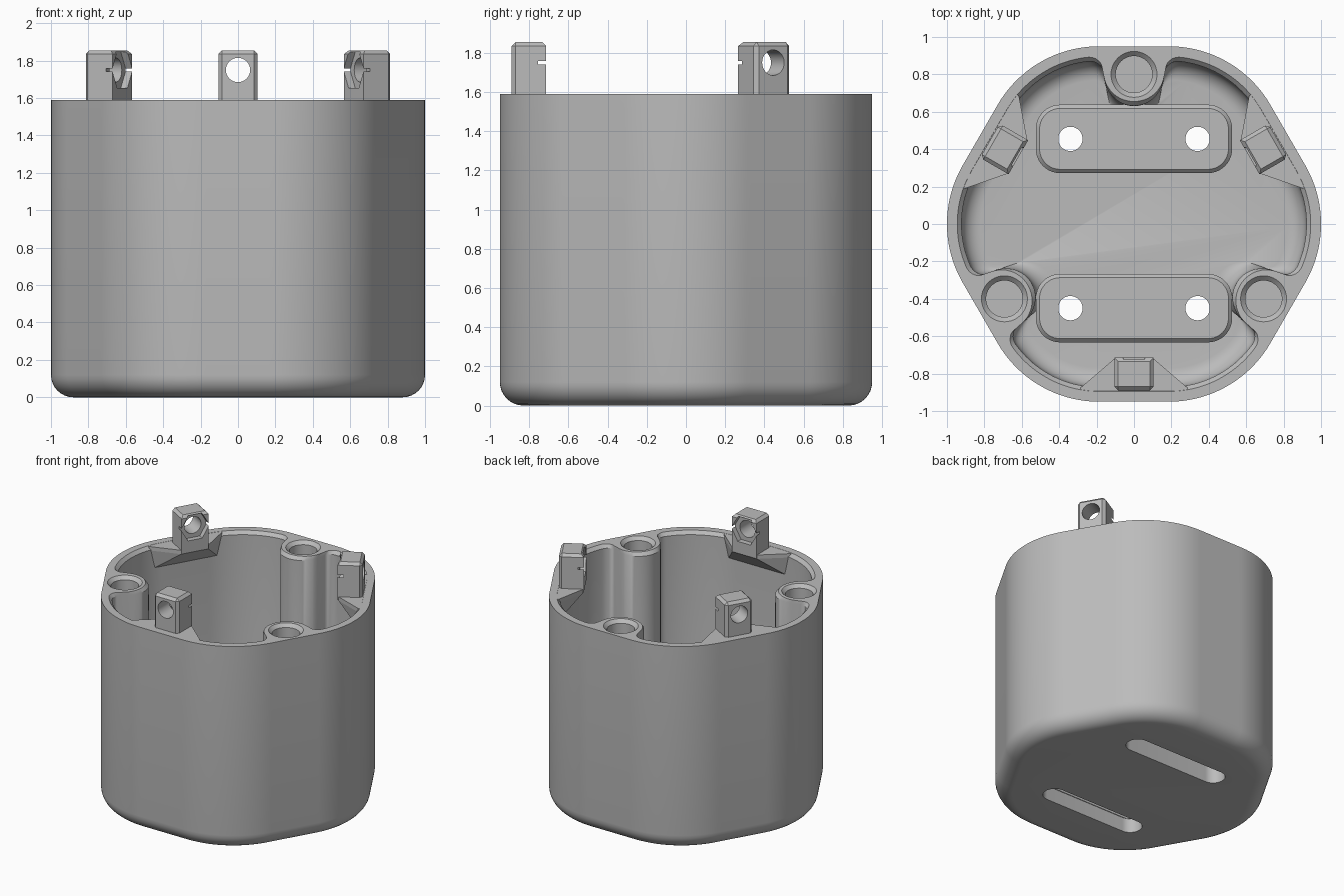
import bpy, bmesh
from math import sin, cos, tan, pi, radians, degrees, sqrt
from mathutils import Matrix, Vector

cube = bpy.data.objects.get("Cube")
if cube:
    bpy.data.objects.remove(cube, do_unlink=True)

grey = bpy.data.materials.new("light grey plastic")
grey.use_nodes = True
grey.diffuse_color = (0.5, 0.5, 0.5, 1)
grey.node_tree.nodes["Principled BSDF"].inputs["Base Color"].default_value = (0.5, 0.5, 0.5, 1)

RIM, FLOOR, FLAT, ROUND = 1.59, 0.15, 0.95, 0.627
POST_AT, POST_R = 0.8, 0.16


def finish(name, bm):
    bmesh.ops.recalc_face_normals(bm, faces=bm.faces)
    mesh = bpy.data.meshes.new(name)
    bm.to_mesh(mesh)
    bm.free()
    mesh.materials.append(grey)
    ob = bpy.data.objects.new(name, mesh)
    bpy.context.collection.objects.link(ob)
    return ob


def loft(name, rings):
    """Closed solid through a series of equal rings."""
    bm = bmesh.new()
    loops = [[bm.verts.new(p) for p in ring] for ring in rings]
    for a, b in zip(loops, loops[1:]):
        for i in range(len(a)):
            bm.faces.new((a[i - 1], a[i], b[i], b[i - 1]))
    bm.faces.new(loops[0][::-1])
    bm.faces.new(loops[-1])
    return finish(name, bm)


def round_ring(x, y, r, z, n=40):
    return [(x + r * cos(2 * pi * i / n), y + r * sin(2 * pi * i / n), z) for i in range(n)]


def stadium(cx, cy, hx, hy, r, z, n=10):
    """Rounded rectangle of half sizes hx, hy."""
    pts = []
    for q, (sx, sy) in enumerate(((1, 1), (-1, 1), (-1, -1), (1, -1))):
        for i in range(n + 1):
            a = pi / 2 * (q + i / n)
            pts.append((cx + sx * (hx - r) + r * cos(a), cy + sy * (hy - r) + r * sin(a), z))
    return pts


def across_ring(r, y, z, n):
    return [(r * cos(2 * pi * i / n), y, z + r * sin(2 * pi * i / n)) for i in range(n)]


def cut(ob, cutters):
    bpy.context.view_layer.objects.active = ob
    for c in cutters:
        c.hide_render = True
        mod = ob.modifiers.new("cut", 'BOOLEAN')
        mod.operation, mod.solver, mod.object = 'DIFFERENCE', 'EXACT', c
        bpy.ops.object.modifier_apply(modifier=mod.name)
        bpy.data.objects.remove(c, do_unlink=True)


def smooth(ob):
    bpy.ops.object.select_all(action='DESELECT')
    ob.select_set(True)
    bpy.context.view_layer.objects.active = ob
    bpy.ops.object.shade_smooth_by_angle(angle=radians(30))


# rounded hexagon radius at an angle, moved inward by t
def hex_radius(deg, t):
    d = abs((deg - 90 + 30) % 60 - 30)
    flat = FLAT - t
    if flat * tan(radians(d)) <= (FLAT - ROUND) * tan(pi / 6):
        return flat / cos(radians(d))
    c, p = (FLAT - ROUND) / cos(pi / 6), radians(30 - d)
    return c * cos(p) + sqrt((ROUND - t) ** 2 - (c * sin(p)) ** 2)


# cavity radius: the wall, broken by three screw posts with filleted necks
EDGE = 11.54


def cavity_radius(deg, t):
    d = abs((deg - 90 + 60) % 120 - 60)
    if d < EDGE:
        a = radians(d)
        return POST_AT * cos(a) - sqrt(max(0, POST_R ** 2 - (POST_AT * sin(a)) ** 2)) - (t - 0.07)
    wall, blend = hex_radius(deg, t), (EDGE + 4 - d) / 4
    return wall - 0.05 * (1 - sqrt(1 - blend * blend)) if blend > 0 else wall


angles = {float(a) for a in range(360)}
for post in (90, 210, 330):
    for d in (11.3, EDGE - 0.01, EDGE + 0.01, 11.7):
        angles |= {post + d, post - d}
angles = sorted(angles)


def polar_ring(radius, t, z):
    return [(radius(a, t) * cos(radians(a)), radius(a, t) * sin(radians(a)), z) for a in angles]


# housing shell: rounded base, straight wall, lip, cavity with filleted floor
rings = []
for i in range(9):
    a = pi / 2 * i / 8
    rings.append(polar_ring(hex_radius, 0.12 * (1 - sin(a)), 0.12 * (1 - cos(a))))
rings.append(polar_ring(hex_radius, 0, RIM))
rings.append(polar_ring(cavity_radius, 0.055, RIM))
rings.append(polar_ring(cavity_radius, 0.078, RIM - 0.025))
for i in range(8):
    a = pi / 2 * i / 7
    rings.append(polar_ring(cavity_radius, 0.08 + 0.1 * (1 - cos(a)), FLOOR + 0.1 * (1 - sin(a))))
housing = loft("housing", rings)

# screw sockets in the posts
sockets = []
for post in (90, 210, 330):
    x, y = POST_AT * cos(radians(post)), POST_AT * sin(radians(post))
    sockets.append(loft("socket_cutter", [round_ring(x, y, r, z) for r, z in
                   ((0.098, 1.15), (0.098, RIM - 0.025), (0.133, RIM + 0.01))]))


# slot under each mounting pad, with two screw holes above it
def slot_cutters(y):
    parts = [loft("slot_cutter", [stadium(0, y, 0.43, 0.085, 0.084, z) for z in (-0.1, 0.2)])]
    for x in (-0.34, 0.34):
        parts.append(loft("hole_cutter", [round_ring(x, y, 0.065, z) for z in (0.1, 0.5)]))
    return parts


for y in (-0.455, 0.455):
    sockets += slot_cutters(y)
cut(housing, sockets)
smooth(housing)

# raised mounting pads on the floor
for name, y in (("front_pad", -0.45), ("back_pad", 0.455)):
    pad = loft(name, [stadium(0, y, 0.525 - e, 0.183 - e, 0.13 - e, z)
                      for e, z in ((0, FLOOR - 0.04), (0, 0.28), (0.02, 0.3))])
    cut(pad, slot_cutters(y))
    smooth(pad)

# three tabs on brackets, each with a screw hole and a nut pocket
for name, turn in (("front", 0), ("left", 120), ("right", 240)):
    spin = Matrix.Rotation(radians(turn), 4, 'Z')

    bm = bmesh.new()
    box = Matrix.Translation((0, -0.802, 1.71)) @ Matrix.Diagonal((0.21, 0.176, 0.29, 1))
    bmesh.ops.create_cube(bm, size=1, matrix=box)
    edges = []
    for e in bm.edges:
        mid = (e.verts[0].co + e.verts[1].co) / 2
        upright = abs(e.verts[0].co.z - e.verts[1].co.z) > 0.1
        if mid.z > 1.8 or (upright and mid.y < -0.85):
            edges.append(e)
    bmesh.ops.bevel(bm, geom=edges, offset=0.02, segments=1, affect='EDGES')
    tab = finish(name + "_tab", bm)
    cut(tab, [loft("bolt_cutter", [across_ring(0.065, y, 1.75, 32) for y in (-1, -0.6)]),
              loft("nut_cutter", [across_ring(0.11, y, 1.75, 6) for y in (-0.755, -0.6)])])
    tab.data.transform(spin)
    smooth(tab)

    bm = bmesh.new()
    top = RIM - 0.001
    for s in (-1, 1):
        for p in ((0.285, -0.875, top), (0.29, -0.915, top), (0.105, -0.72, top),
                  (0.105, -0.72, top - 0.03), (0.285, -0.875, top - 0.03), (0.27, -0.9, 1.39)):
            bm.verts.new(Vector((s * p[0], p[1], p[2])))
    bmesh.ops.convex_hull(bm, input=bm.verts)
    bracket = finish(name + "_bracket", bm)
    bracket.data.transform(spin)
